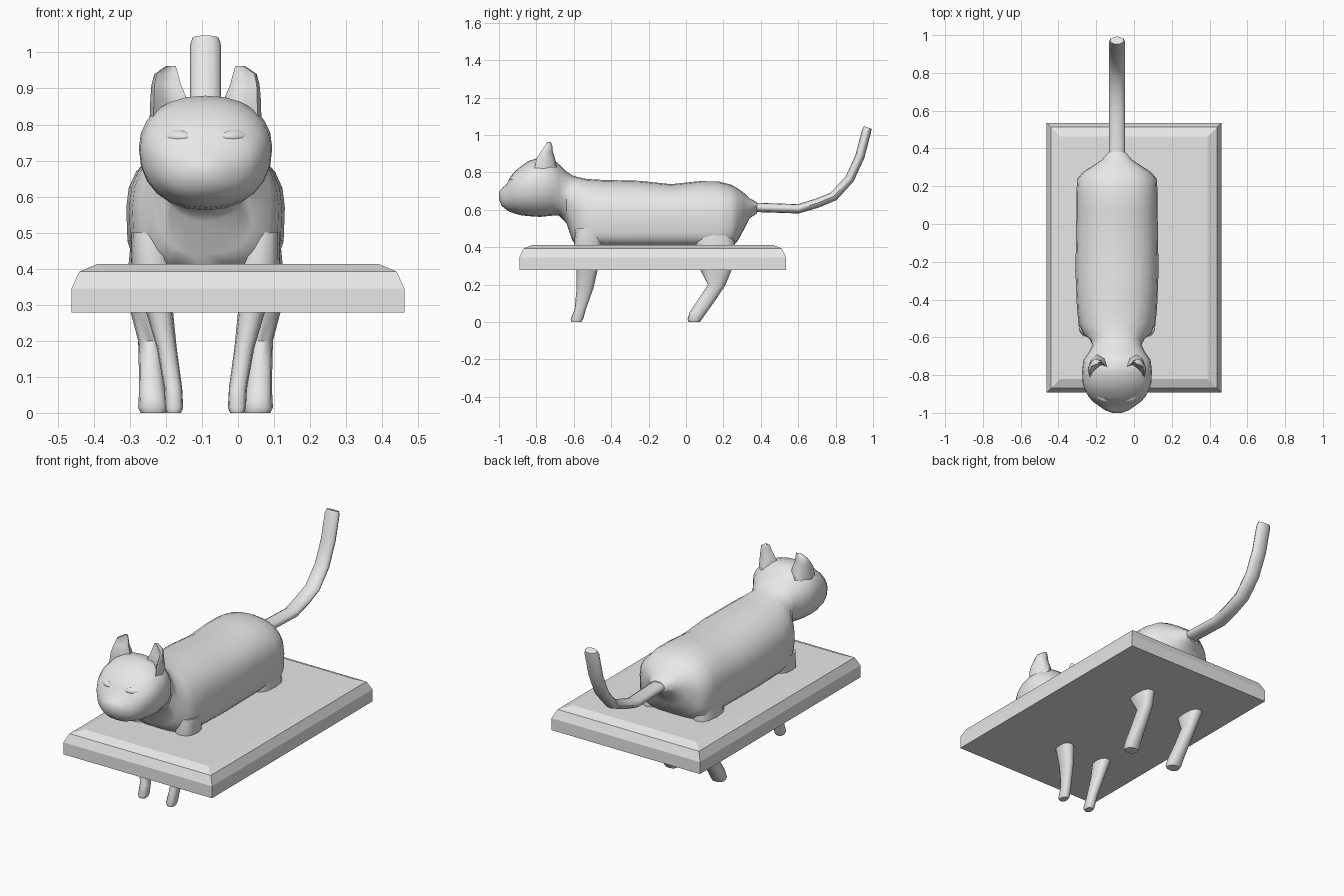
import bpy, math
from mathutils import Vector

if "Cube" in bpy.data.objects:
    bpy.data.objects.remove(bpy.data.objects["Cube"])

CX = -0.09  # the cat stands a little left of the slab's middle

grey = bpy.data.materials.new("light grey")
grey.diffuse_color = (0.8, 0.8, 0.8, 1)
grey.use_nodes = True
grey.node_tree.nodes["Principled BSDF"].inputs["Base Color"].default_value = grey.diffuse_color


def make(name, verts, faces, smooth=50):
    me = bpy.data.meshes.new(name)
    me.from_pydata(verts, [], faces)
    me.materials.append(grey)
    ob = bpy.data.objects.new(name, me)
    bpy.context.collection.objects.link(ob)
    bpy.ops.object.select_all(action='DESELECT')
    ob.select_set(True)
    bpy.context.view_layer.objects.active = ob
    bpy.ops.object.mode_set(mode='EDIT')
    bpy.ops.mesh.select_all(action='SELECT')
    bpy.ops.mesh.normals_make_consistent(inside=False)
    bpy.ops.object.mode_set(mode='OBJECT')
    if smooth:
        bpy.ops.object.shade_smooth_by_angle(angle=math.radians(smooth))
    return ob


def loft(name, rings, smooth=50):
    """Skin a list of equal-length rings and cap both ends."""
    n = len(rings[0])
    verts = [v for r in rings for v in r]
    faces = [(i * n + j, i * n + (j + 1) % n, (i + 1) * n + (j + 1) % n, (i + 1) * n + j)
             for i in range(len(rings) - 1) for j in range(n)]
    faces += [tuple(range(n)), tuple(range(len(verts) - n, len(verts)))]
    return make(name, verts, faces, smooth)


def power(v, e):
    return math.copysign(abs(v) ** (2 / e), v)


def section(y, half, zb, zm, zt, low, n=24):
    """Upright body ring: round above zm, squarer below it when low is large."""
    ring = []
    for k in range(n):
        c, s = math.cos(2 * math.pi * k / n), math.sin(2 * math.pi * k / n)
        e, h = (2.2, zt - zm) if s >= 0 else (low, zm - zb)
        ring.append((CX + half * power(c, e), y, zm + h * power(s, e)))
    return ring


# Head, neck and trunk: y, half width, bottom, widest height, top, lower squareness
trunk = [
    (-1.00, .025, .655, .675, .695, 2), (-.985, .065, .62, .67, .715, 2),
    (-.96, .10, .60, .675, .735, 2.2), (-.94, .128, .588, .69, .775, 2.2),
    (-.915, .15, .58, .71, .805, 2.2), (-.88, .17, .57, .72, .835, 2.2),
    (-.84, .182, .566, .73, .862, 2.2), (-.78, .185, .562, .735, .88, 2.2),
    (-.72, .178, .568, .735, .876, 2.2), (-.68, .15, .57, .72, .845, 2.2),
    (-.64, .13, .53, .69, .805, 2.2), (-.61, .145, .44, .62, .785, 2.6),
    (-.58, .18, .40, .58, .775, 3.2), (-.53, .203, .40, .57, .765, 4),
    (-.45, .212, .40, .57, .76, 4.5), (-.25, .22, .40, .57, .755, 4.5),
    (-.08, .217, .40, .57, .737, 4.5), (.07, .215, .40, .57, .753, 4.5),
    (.17, .215, .40, .57, .752, 4.5), (.24, .21, .40, .57, .735, 4),
    (.275, .18, .43, .58, .715, 3), (.31, .125, .495, .60, .69, 2.4),
    (.34, .08, .555, .61, .662, 2), (.38, .045, .58, .61, .64, 2),
]
loft("body", [section(*s) for s in trunk])

# Tail: flattened tube swept along a curve in the y-z plane
path = [(.33, .612), (.40, .612), (.60, .605), (.70, .635), (.79, .672), (.875, .765),
        (.93, .885), (.965, 1.02), (.972, 1.04)]
rings = []
for i, (y, z) in enumerate(path):
    a, b = path[max(i - 1, 0)], path[min(i + 1, len(path) - 1)]
    t = Vector((b[0] - a[0], b[1] - a[1])).normalized()
    f = 0.85 if i == len(path) - 1 else 1
    rings.append([(CX + .043 * f * math.cos(w), y - t.y * .025 * f * math.sin(w),
                   z + t.x * .025 * f * math.sin(w))
                  for w in (2 * math.pi * k / 12 for k in range(12))])
loft("tail", rings)

# Legs: z, y front, y back, x inner offset, x outer offset
front_leg = [(0, -.612, -.56, .068, .108), (.015, -.617, -.55, .062, .112),
             (.07, -.595, -.535, .065, .115), (.18, -.585, -.495, .08, .135),
             (.28, -.585, -.472, .09, .165), (.40, -.60, -.45, .09, .205),
             (.50, -.59, -.44, .10, .205)]
rear_leg = [(0, .015, .075, .11, .18), (.015, .008, .085, .105, .187),
            (.05, .018, .11, .11, .185), (.12, .065, .16, .118, .185),
            (.20, .118, .212, .122, .187), (.28, .075, .245, .125, .208),
            (.40, .05, .262, .10, .215), (.50, .05, .25, .10, .205)]
for name, rows in (("front_leg", front_leg), ("rear_leg", rear_leg)):
    for side, label in ((-1, "left"), (1, "right")):
        loft(f"{name}_{label}",
             [[(CX + side * ((xi + xo) / 2 + (xo - xi) / 2 * power(math.cos(w), 2.5)),
                (ya + yb) / 2 + (yb - ya) / 2 * power(math.sin(w), 2.5), z)
               for w in (2 * math.pi * k / 12 for k in range(12))]
              for z, ya, yb, xi, xo in rows])

# Ears: z, x inner, x outer, y front, y back; the inner front is hollowed
ear = [(.82, .05, .155, -.81, -.69), (.875, .053, .153, -.80, -.70),
       (.91, .068, .15, -.775, -.712), (.94, .076, .142, -.755, -.715),
       (.963, .083, .108, -.742, -.722)]
for side, label in ((-1, "left"), (1, "right")):
    loft(f"ear_{label}",
         [[(CX + side * (xi + (xo - xi) * u), ya + (yb - ya) * v, z)
           for u, v in ((0, .45), (.3, .55), (.65, .3), (.9, 0), (1, .35), (.8, .85), (.5, 1), (.15, .85))]
          for z, xi, xo, ya, yb in ear])

# Brow ridges and eyes: shallow bulges on the face
for side, label in ((-1, "left"), (1, "right")):
    for part, loc, size in (("eye", (.095, -.925, .718), (.03, .022, .016)),
                            ("brow", (.085, -.905, .765), (.055, .03, .022))):
        x, y, z = loc
        bpy.ops.mesh.primitive_uv_sphere_add(segments=12, ring_count=8, radius=1,
                                             location=(CX + side * x, y, z))
        ob = bpy.context.object
        ob.name = f"{part}_{label}"
        ob.scale = size
        ob.rotation_euler.z = side * .6
        ob.data.materials.append(grey)
        bpy.ops.object.shade_smooth()

# Slab: stacked rectangles give the stepped bevel around the top
YC = -.178
loft("slab", [[(sx * hx, YC + sy * hy, z) for sx, sy in ((-1, -1), (1, -1), (1, 1), (-1, 1))]
              for z, hx, hy in ((.278, .462, .713), (.345, .462, .713),
                                (.392, .44, .691), (.413, .39, .642))], smooth=0)
